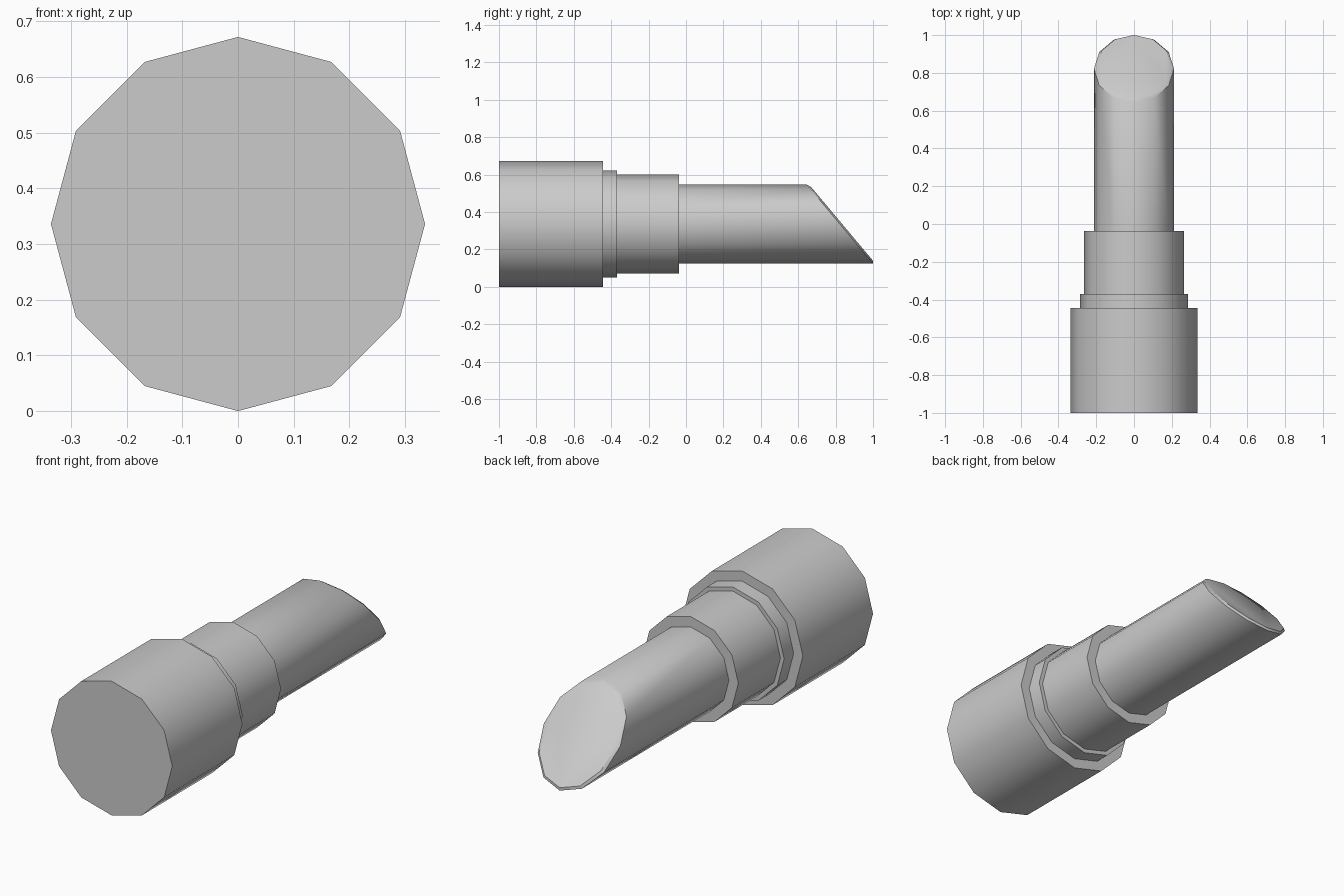
import bpy, bmesh, math

if "Cube" in bpy.data.objects:
    bpy.data.objects.remove(bpy.data.objects["Cube"])

SIDES = 12
AXIS_Z = 0.336          # height of the shared axis, which runs along y
BULLET_R = 0.212


def lathe(name, rings):
    """Closed 12-sided tube along y; each ring is (radius, y function of relative height)."""
    bm = bmesh.new()
    loops = []
    for r, y_at in rings:
        loop = []
        for i in range(SIDES):
            a = 2 * math.pi * i / SIDES
            h = r * math.sin(a)
            loop.append(bm.verts.new((r * math.cos(a), y_at(h), AXIS_Z + h)))
        loops.append(loop)
    for lo, hi in zip(loops, loops[1:]):
        for i in range(SIDES):
            j = (i + 1) % SIDES
            bm.faces.new((lo[i], lo[j], hi[j], hi[i]))
    bm.faces.new(loops[0])
    bm.faces.new(loops[-1])
    bmesh.ops.recalc_face_normals(bm, faces=bm.faces)
    mesh = bpy.data.meshes.new(name)
    bm.to_mesh(mesh)
    bm.free()
    obj = bpy.data.objects.new(name, mesh)
    bpy.context.collection.objects.link(obj)
    bpy.ops.object.select_all(action='DESELECT')
    obj.select_set(True)
    bpy.context.view_layer.objects.active = obj
    bpy.ops.object.shade_smooth_by_angle(angle=math.radians(35))


def at(y):
    return lambda h: y


def slant(push):
    return lambda h: 0.822 - 0.178 * h / BULLET_R + push


# Stepped case: wide base, collar and inner tube
for name, r, y0, y1 in (("base", 0.336, -1.0, -0.445),
                        ("collar", 0.285, -0.445, -0.37),
                        ("inner_tube", 0.264, -0.37, -0.037)):
    lathe(name, [(r, at(y0)), (r, at(y1))])

# Lipstick bullet with a slanted, slightly raised tip
lathe("bullet", [(BULLET_R, at(-0.037)),
                 (BULLET_R, slant(0)),
                 (BULLET_R * 0.93, slant(0.013))])
